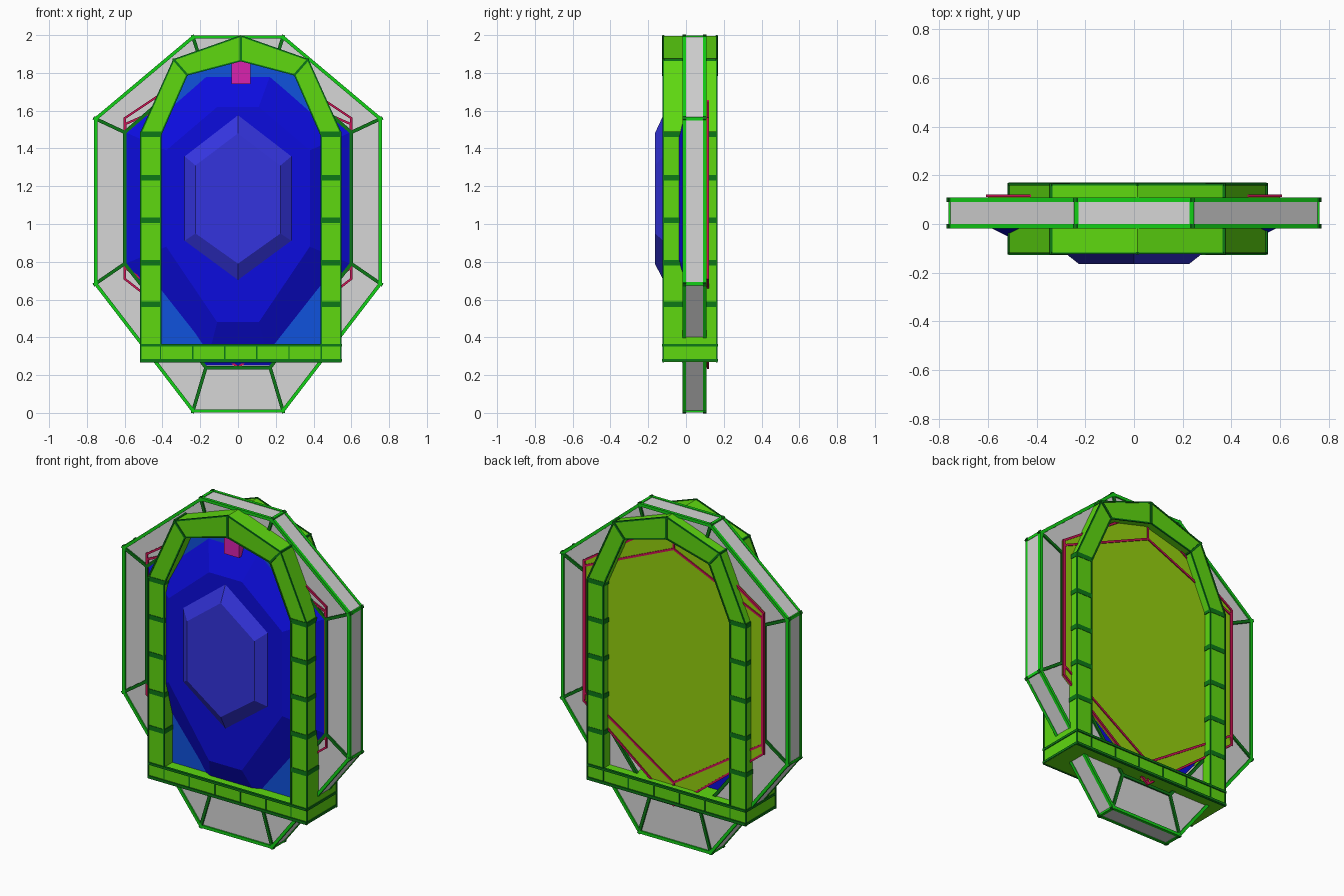
import bpy, bmesh
from mathutils import Vector

if "Cube" in bpy.data.objects:
    bpy.data.objects.remove(bpy.data.objects["Cube"])

def mat(name, r, g, b):
    m = bpy.data.materials.new(name)
    lin = [((c / 255 + 0.055) / 1.055) ** 2.4 if c > 10 else c / 255 / 12.92 for c in (r, g, b)]
    m.diffuse_color = (*lin, 1)
    m.use_nodes = True
    m.node_tree.nodes["Principled BSDF"].inputs["Base Color"].default_value = m.diffuse_color
    return m

GREY = mat("light grey", 214, 214, 214)
EDGE = mat("bright green", 18, 208, 22)
ARCH = mat("leaf green", 94, 216, 16)
DARK = mat("dark green", 12, 120, 22)
OLIVE = mat("olive green", 148, 208, 14)
BLUE = mat("deep blue", 12, 12, 222)
PALE = mat("soft blue", 52, 52, 222)
PLATE = mat("sky blue", 16, 82, 220)
RED = mat("crimson", 205, 20, 85)
PINK = mat("magenta", 218, 34, 175)

def finish(name, bm, material):
    bmesh.ops.recalc_face_normals(bm, faces=bm.faces)
    me = bpy.data.meshes.new(name)
    bm.to_mesh(me)
    bm.free()
    me.materials.append(material)
    ob = bpy.data.objects.new(name, me)
    bpy.context.collection.objects.link(ob)
    return ob

def loft(name, rings, material, closed=False):
    """Join rings of (points, y); cap the ends, or close back to the first ring."""
    bm = bmesh.new()
    vs = [[bm.verts.new((x, y, z)) for x, z in pts] for pts, y in rings]
    n = len(vs[0])
    pairs = list(zip(vs, vs[1:])) + ([(vs[-1], vs[0])] if closed else [])
    for a, b in pairs:
        for i in range(n):
            j = (i + 1) % n
            bm.faces.new((a[i], a[j], b[j], b[i]))
    if not closed:
        bm.faces.new(vs[0])
        bm.faces.new(vs[-1])
    return finish(name, bm, material)

def rods(name, segments, r, material):
    """Square rods along a list of point pairs."""
    bm = bmesh.new()
    for a, b in segments:
        a, b = Vector(a), Vector(b)
        d = (b - a).normalized()
        side = d.cross(Vector((0, 1, 0)))
        if side.length < 0.01:
            side = Vector((1, 0, 0))
        side.normalize()
        up = d.cross(side)
        a, b = a - d * r * 0.7, b + d * r * 0.7
        q = [[bm.verts.new(p + (side * s + up * t) * r) for s, t in
              ((-1, -1), (1, -1), (1, 1), (-1, 1))] for p in (a, b)]
        bm.faces.new(q[0])
        bm.faces.new(q[1])
        for i in range(4):
            j = (i + 1) % 4
            bm.faces.new((q[0][i], q[0][j], q[1][j], q[1][i]))
    return finish(name, bm, material)

def box(name, x0, x1, y0, y1, z0, z1, material):
    return loft(name, [([(x0, z0), (x1, z0), (x1, z1), (x0, z1)], y) for y in (y0, y1)], material)

def mirrored(half, cx=0):
    """Half outline (top to bottom, x >= 0) to a full closed outline."""
    return ([(cx + x, z) for x, z in half] +
            [(cx - x, z) for x, z in reversed(half) if x > 0])

def loop(pts, y):
    p = [(x, y, z) for x, z in pts]
    return list(zip(p, p[1:] + p[:1]))

def links(a, b, ya, yb):
    return [((p[0], ya, p[1]), (q[0], yb, q[1])) for p, q in zip(a, b)]

# Octagonal grey frame with green edges
FY, BY = -0.01, 0.10
outer = mirrored([(0.24, 1.995), (0.76, 1.56), (0.76, 0.68), (0.24, 0.005)])
inner = mirrored([(0.19, 1.84), (0.60, 1.485), (0.60, 0.79), (0.17, 0.24)])
loft("frame", [(outer, FY), (outer, BY), (inner, BY), (inner, FY)], GREY, True)
trim = mirrored([(0.237, 1.99), (0.753, 1.557), (0.753, 0.683), (0.237, 0.01)])
rods("frame_outer_edges", loop(trim, FY) + loop(trim, BY) + links(trim, trim, FY, BY), 0.009, EDGE)
rods("frame_inner_edges", loop(inner, FY) + loop(inner, BY)
     + links(outer, inner, FY, FY) + links(outer, inner, BY, BY), 0.009, DARK)

# Faceted gem and its raised hexagonal table
plateau = mirrored([(0.11, 1.62), (0.38, 1.39), (0.38, 0.88), (0.11, 0.48)])
gem_base = mirrored([(0.19, 1.84), (0.595, 1.485), (0.595, 0.79), (0.17, 0.25)])
loft("gem", [(gem_base, 0.03), (gem_base, -0.012), (plateau, -0.12)], BLUE)
hex_low = mirrored([(0, 1.58), (0.285, 1.36), (0.285, 0.91), (0, 0.70)])
hex_top = mirrored([(0, 1.48), (0.225, 1.31), (0.225, 0.95), (0, 0.79)])
loft("gem_table", [(hex_low, -0.118), (hex_top, -0.165)], PALE)

# Arch: legs, pointed top and base bar, set slightly off centre
CX, AF, AB = 0.015, -0.12, 0.163
a_out = [(0.53, 0.27), (0.53, 1.48), (0.355, 1.87), (0, 1.995)]
a_in = [(0.425, 0.36), (0.425, 1.47), (0.285, 1.79), (0, 1.865)]
out_all = mirrored(a_out[::-1], CX)
in_all = mirrored(a_in[::-1], CX)
loft("arch", [(out_all, AF), (out_all, AB), (in_all, AB), (in_all, AF)], ARCH, True)
rods("arch_edges", [s for y in (AF, AB) for p in (out_all, in_all) for s in loop(p, y)], 0.004, DARK)

# Dark bands around the legs
for side in (-1, 1):
    for k, z in enumerate((0.575, 0.795, 1.02, 1.245, 1.475)):
        x0, x1 = sorted((CX + side * 0.421, CX + side * 0.533))
        box(f"leg_band_{k}_{'left' if side < 0 else 'right'}",
            x0, x1, AF - 0.003, AB + 0.002, z - 0.014, z + 0.014, DARK)

# Dark joints on the upper arch corners
joints = []
for s in (-1, 1):
    o, i = (CX + s * 0.355, 1.87), (CX + s * 0.285, 1.79)
    joints += links([o, i], [o, i], AF, AB) + links([o, o], [i, i], AF, AF) + links([o], [i], AB, AB)
joints += links([(CX, 1.993)], [(CX, 1.865)], AF, AF) + links([(CX, 1.993)], [(CX, 1.865)], AB, AB)
rods("arch_joints", joints, 0.006, DARK)

# Base bar strips and dividing lines
strips = []
for z in (0.278, 0.358):
    for y in (AF, AB):
        strips.append(((CX - 0.525, y, z), (CX + 0.525, y, z)))
    for s in (-1, 1):
        strips.append(((CX + s * 0.528, AF, z), (CX + s * 0.528, AB, z)))
rods("base_strips", strips, 0.007, DARK)
rods("base_dividers", [((CX + x, y, 0.275), (CX + x, y, 0.36)) for y in (AF, AB)
                       for x in (-0.425, -0.255, -0.085, 0.085, 0.255, 0.425)], 0.0035, DARK)

# Blue backing plate filling the arch in front of the frame
loft("arch_backing", [(in_all, -0.042), (in_all, -0.03)], PLATE)

# Magenta tag under the peak
box("tag", -0.035, 0.065, -0.085, -0.03, 1.74, 1.865, PINK)

# Hexagonal back panel with crimson outlines
hex_out = mirrored([(0, 1.96), (0.60, 1.56), (0.60, 0.71), (0, 0.24)])
hex_in = mirrored([(0, 1.79), (0.595, 1.53), (0.595, 0.765), (0, 0.376)])
loft("back_panel", [(hex_out, 0.095), (hex_out, 0.116)], OLIVE)
rods("back_outline", loop(hex_out, 0.116) + loop(hex_in, 0.116)
     + links(hex_out, hex_in, 0.116, 0.116), 0.006, RED)
rods("front_outline", loop(hex_out, -0.012) + loop(hex_in, -0.012), 0.006, RED)
